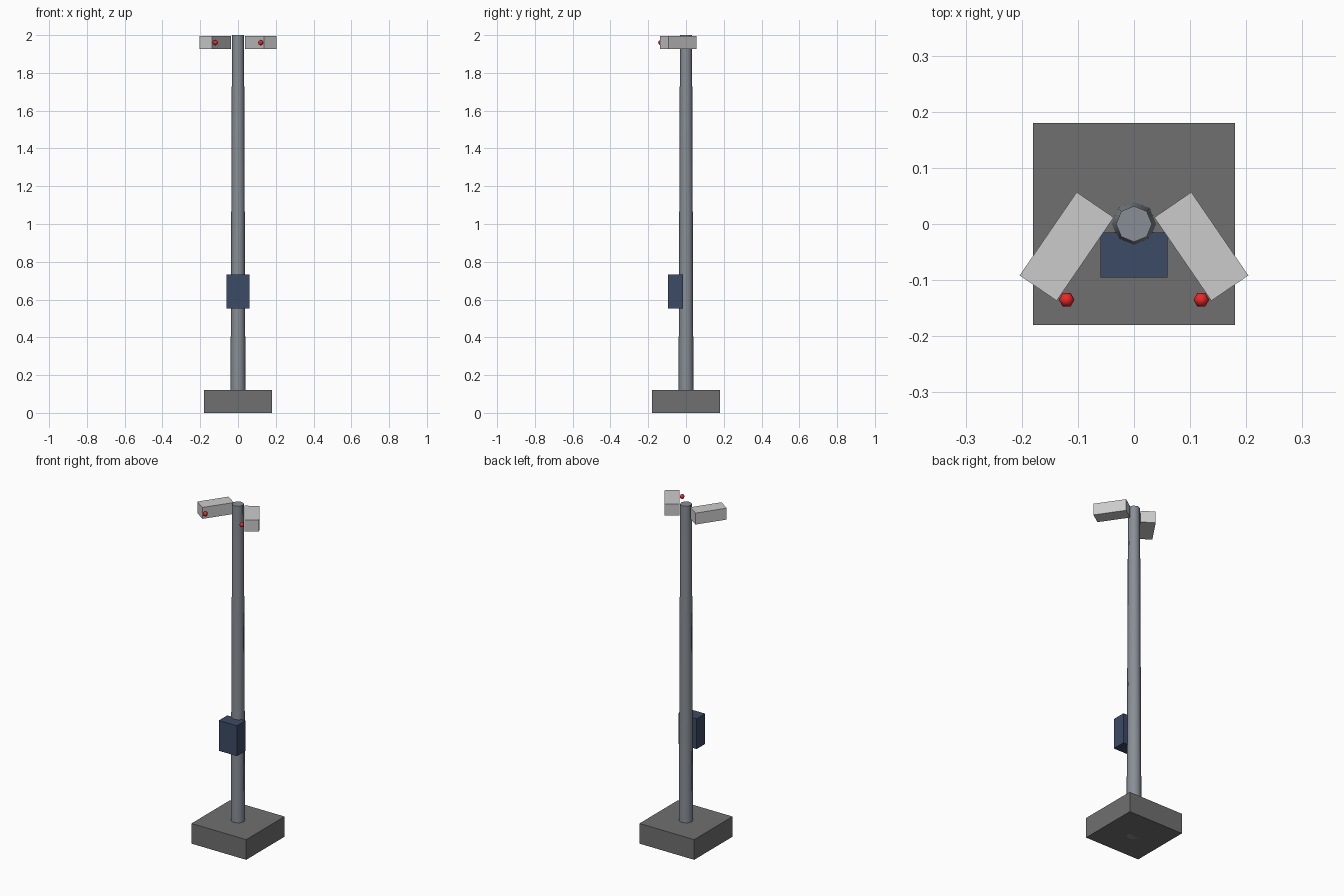
import bpy
from math import radians

if "Cube" in bpy.data.objects:
    bpy.data.objects.remove(bpy.data.objects["Cube"])


def paint(obj, name, rgb):
    mat = bpy.data.materials.get(name) or bpy.data.materials.new(name)
    mat.diffuse_color = (*rgb, 1)
    mat.use_nodes = True
    mat.node_tree.nodes["Principled BSDF"].inputs["Base Color"].default_value = mat.diffuse_color
    obj.data.materials.append(mat)


def box(name, size, center, turn=0):
    bpy.ops.mesh.primitive_cube_add(size=1, location=center)
    obj = bpy.context.object
    obj.name = name
    obj.scale = size
    bpy.ops.object.transform_apply(location=False, rotation=False, scale=True)
    obj.rotation_euler.z = turn
    return obj


# Square footing
base = box("base", (0.36, 0.36, 0.12), (0, 0, 0.06))
paint(base, "concrete", (0.16, 0.16, 0.16))

# Tapered eight-sided pole, running through the footing
bpy.ops.mesh.primitive_cone_add(vertices=8, radius1=0.04, radius2=0.032,
                                depth=2, location=(0, 0, 1))
pole = bpy.context.object
pole.name = "pole"
bpy.ops.object.shade_smooth_by_angle(angle=radians(50))
paint(pole, "steel", (0.25, 0.275, 0.305))

# Control box on the front of the pole
control = box("control_box", (0.12, 0.08, 0.18), (0, -0.055, 0.642))
paint(control, "navy", (0.045, 0.07, 0.13))

# Pair of splayed camera housings with indicator lights
for side, label in ((-1, "left"), (1, "right")):
    box(f"camera_{label}", (0.08, 0.18, 0.068), (side * 0.12, -0.04, 1.96),
        side * radians(34.4))
    bpy.ops.mesh.primitive_uv_sphere_add(segments=6, ring_count=4, radius=0.014,
                                         location=(side * 0.12, -0.135, 1.96),
                                         rotation=(0, 0, radians(30)))
    light = bpy.context.object
    light.name = f"indicator_{label}"
    bpy.ops.object.shade_smooth()
    paint(light, "red", (0.85, 0.02, 0.02))
